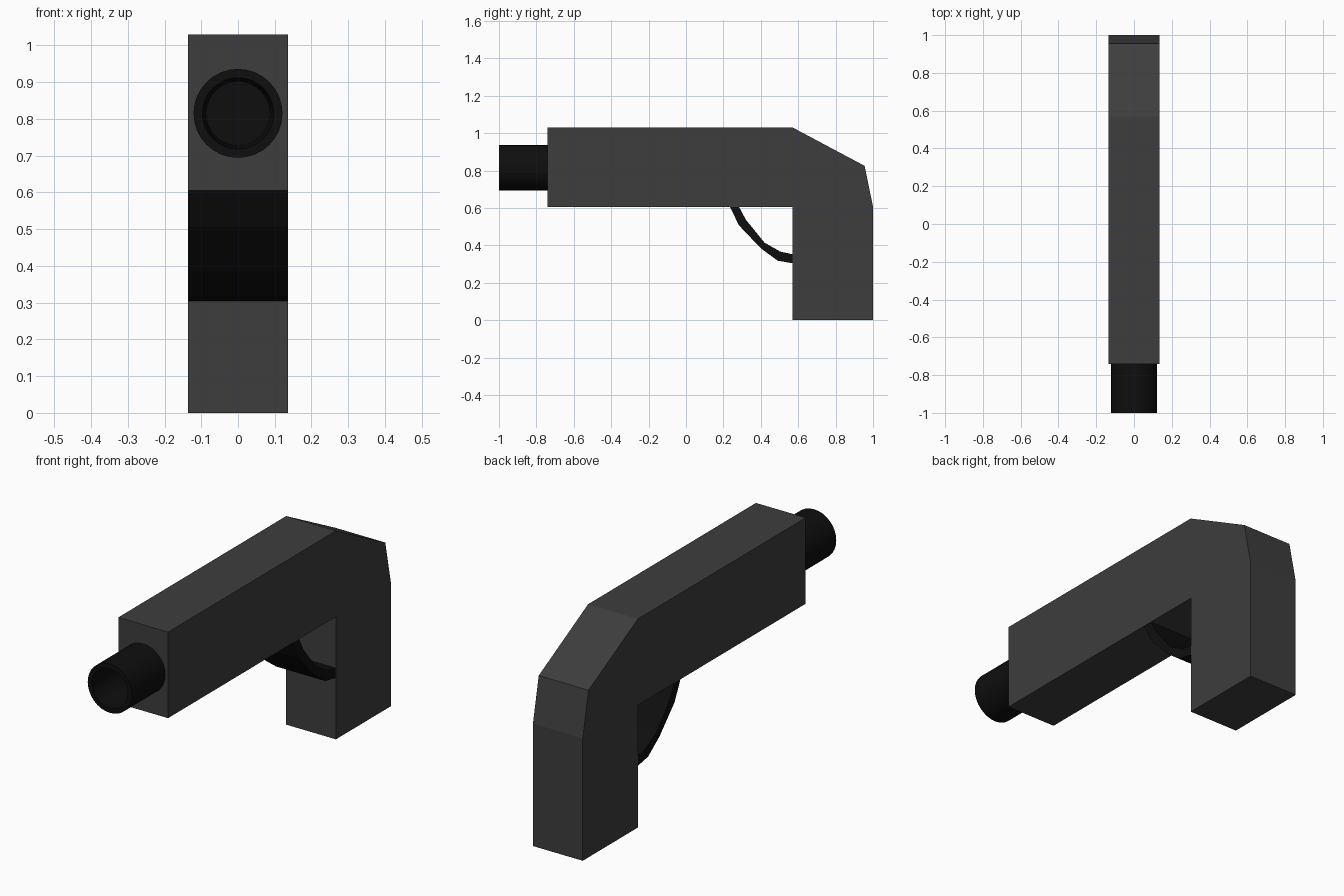
import bpy, bmesh, math

if "Cube" in bpy.data.objects:
    bpy.data.objects.remove(bpy.data.objects["Cube"])

HALF = 0.136  # half the body width


def material(name, v):
    m = bpy.data.materials.new(name)
    m.diffuse_color = (v, v, v, 1)
    m.use_nodes = True
    m.node_tree.nodes["Principled BSDF"].inputs["Base Color"].default_value = m.diffuse_color
    return m


grey = material("dark_grey", 0.047)
black = material("black", 0.0045)


def finish(name, bm, mat):
    bmesh.ops.recalc_face_normals(bm, faces=bm.faces)
    me = bpy.data.meshes.new(name)
    bm.to_mesh(me)
    bm.free()
    me.materials.append(mat)
    ob = bpy.data.objects.new(name, me)
    bpy.context.collection.objects.link(ob)
    return ob


def extrude_profile(name, pts, half, mat):
    """Extrude a (y, z) outline across x."""
    bm = bmesh.new()
    face = bm.faces.new([bm.verts.new((-half, y, z)) for y, z in pts])
    ext = bmesh.ops.extrude_face_region(bm, geom=[face])
    verts = [g for g in ext["geom"] if isinstance(g, bmesh.types.BMVert)]
    bmesh.ops.translate(bm, verts=verts, vec=(2 * half, 0, 0))
    return finish(name, bm, mat)


def lathe_y(name, profile, cz, mat, n=32):
    """Revolve (radius, y) rings about a line along y; cap both ends."""
    bm = bmesh.new()
    rings = []
    for r, y in profile:
        rings.append([bm.verts.new((r * math.cos(2 * math.pi * i / n), y,
                                    cz + r * math.sin(2 * math.pi * i / n)))
                      for i in range(n)])
    for a, b in zip(rings, rings[1:]):
        for i in range(n):
            j = (i + 1) % n
            bm.faces.new((a[i], a[j], b[j], b[i]))
    bm.faces.new(rings[0])
    bm.faces.new(rings[-1])
    return finish(name, bm, mat)


# Body and grip in one bent block
extrude_profile("body_and_grip", [
    (-0.74, 0.605), (-0.74, 1.03), (0.57, 1.03), (0.955, 0.825),
    (1.0, 0.605), (1.0, 0.0), (0.57, 0.0), (0.57, 0.605)], HALF, grey)

# Curved trigger guard strip, ends sunk into the body
outer = [(0.232, 0.612), (0.283, 0.507), (0.40, 0.384), (0.49, 0.318), (0.575, 0.303)]
inner = [(0.280, 0.612), (0.32, 0.537), (0.42, 0.414), (0.505, 0.366), (0.575, 0.351)]
extrude_profile("trigger_guard", outer + inner[::-1], HALF - 0.001, black)

# Hollow barrel with a slightly tapering bore
barrel = lathe_y("barrel", [(0.121, -0.73), (0.121, -1.0), (0.097, -1.0),
                            (0.087, -0.75)], 0.815, black)
bpy.context.view_layer.objects.active = barrel
barrel.select_set(True)
bpy.ops.object.shade_smooth_by_angle(angle=math.radians(35))
